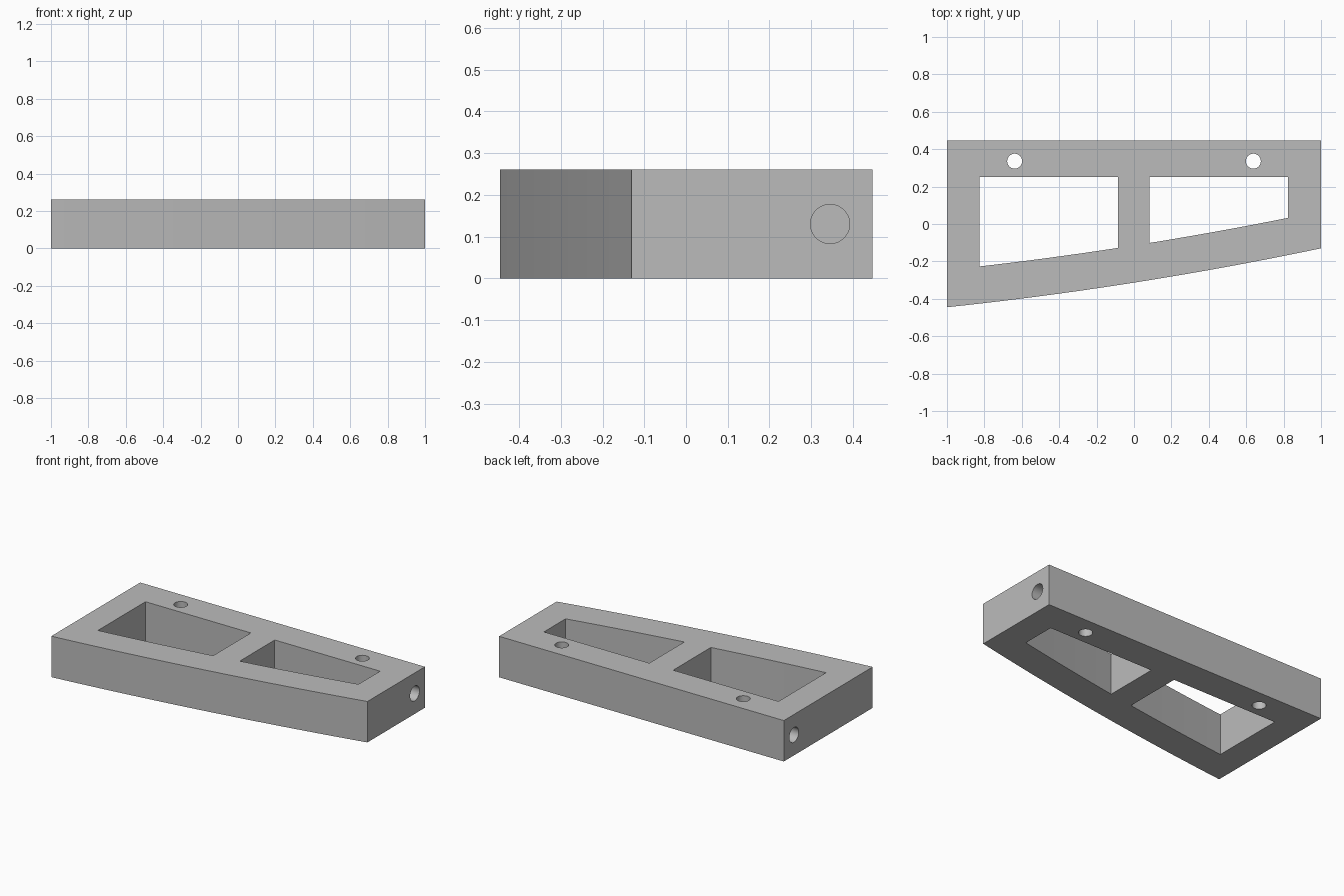
import bpy, bmesh, math
from mathutils import Matrix

if "Cube" in bpy.data.objects:
    bpy.data.objects.remove(bpy.data.objects["Cube"])

HEIGHT = 0.26
BACK = 0.447


def front_edge(x):
    # gently bowed, slanted front edge
    return -0.2875 + 0.1575 * x - 0.026 * (1 - x * x)


def edge_points(x0, x1, steps, offset=0.0):
    xs = [x0 + (x1 - x0) * i / steps for i in range(steps + 1)]
    return [(x, front_edge(x) + offset) for x in xs]


def new_object(name, bm):
    bmesh.ops.recalc_face_normals(bm, faces=bm.faces)
    mesh = bpy.data.meshes.new(name)
    bm.to_mesh(mesh)
    bm.free()
    obj = bpy.data.objects.new(name, mesh)
    bpy.context.collection.objects.link(obj)
    return obj


def prism(name, outline, z0, z1):
    bm = bmesh.new()
    face = bm.faces.new([bm.verts.new((x, y, z0)) for x, y in outline])
    top = bmesh.ops.extrude_face_region(bm, geom=[face])["geom"]
    bmesh.ops.translate(bm, vec=(0, 0, z1 - z0),
                        verts=[v for v in top if isinstance(v, bmesh.types.BMVert)])
    return new_object(name, bm)


def cylinder(name, radius, depth, center, along_x=False):
    bm = bmesh.new()
    turn = Matrix.Rotation(math.pi / 2, 4, 'Y') if along_x else Matrix()
    bmesh.ops.create_cone(bm, cap_ends=True, segments=40, radius1=radius, radius2=radius,
                          depth=depth, matrix=Matrix.Translation(center) @ turn)
    return new_object(name, bm)


# Solid tapered body
body = prism("tapered_frame", edge_points(-1, 1, 20) + [(1, BACK), (-1, BACK)], 0, HEIGHT)

# Cutters: two windows, vertical bolt holes, blind pin holes in the ends
cutters = []
for x0, x1 in ((-0.825, -0.085), (0.083, 0.823)):
    outline = edge_points(x0, x1, 8, 0.199) + [(x1, 0.25), (x0, 0.25)]
    cutters.append(prism("window_cutter", outline, -0.1, HEIGHT + 0.1))
for side in (-1, 1):
    cutters.append(cylinder("bolt_hole_cutter", 0.04, 0.6, (side * 0.638, 0.336, HEIGHT / 2)))
    cutters.append(cylinder("pin_hole_cutter", 0.047, 0.4, (side, 0.345, HEIGHT / 2), True))

bpy.context.view_layer.objects.active = body
body.select_set(True)
for cutter in cutters:
    mod = body.modifiers.new("cut", 'BOOLEAN')
    mod.operation = 'DIFFERENCE'
    mod.solver = 'EXACT'
    mod.object = cutter
    bpy.ops.object.modifier_apply(modifier=mod.name)
    bpy.data.objects.remove(cutter)

# Single grey finish, smooth hole walls and bowed edge
grey = bpy.data.materials.new("light_grey")
grey.diffuse_color = (0.5, 0.5, 0.5, 1)
grey.use_nodes = True
grey.node_tree.nodes["Principled BSDF"].inputs["Base Color"].default_value = grey.diffuse_color
body.data.materials.clear()
body.data.materials.append(grey)
bpy.ops.object.shade_smooth_by_angle(angle=math.radians(30))
